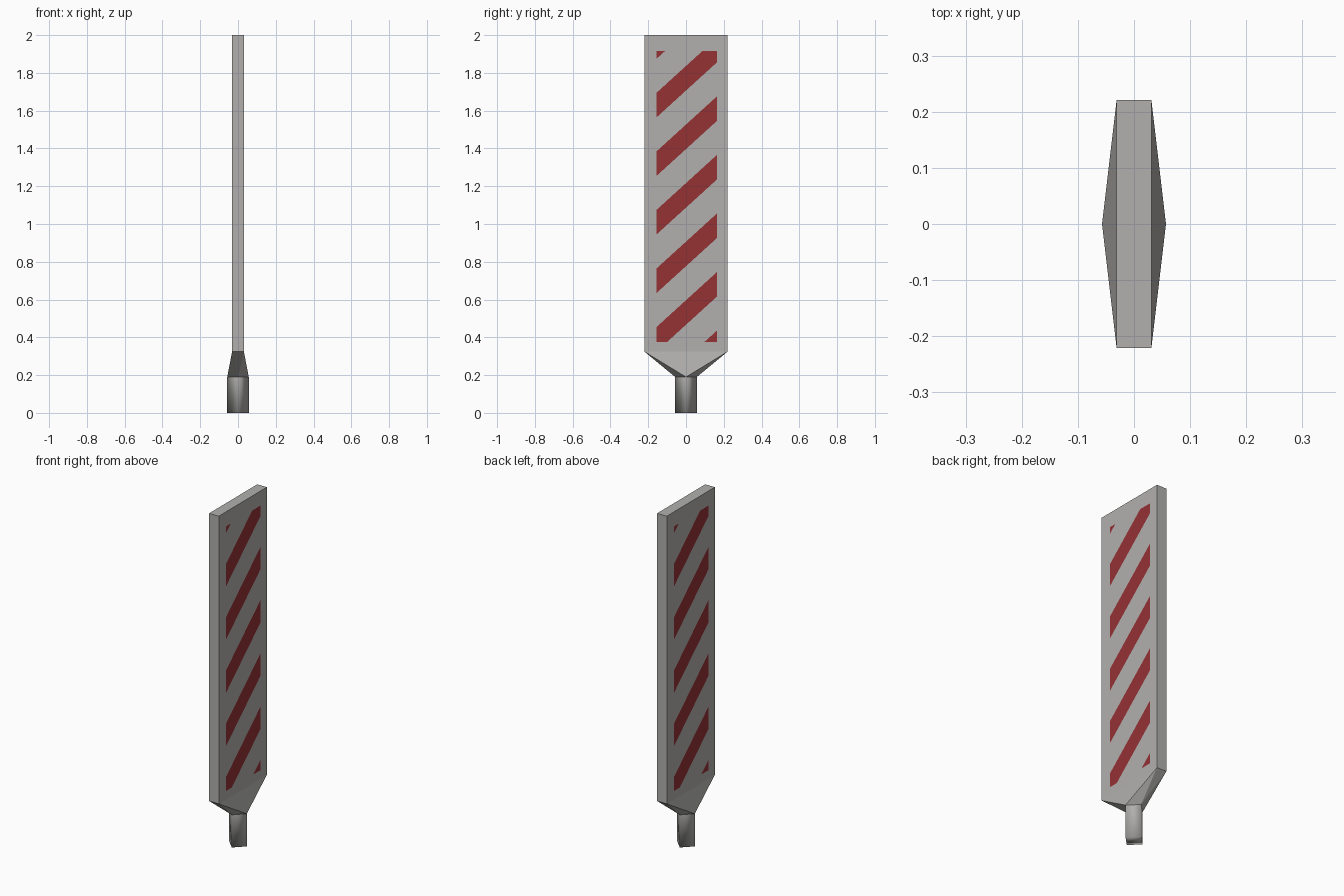
import bpy, bmesh
from mathutils import Vector, Matrix

if "Cube" in bpy.data.objects:
    bpy.data.objects.remove(bpy.data.objects["Cube"])


def material(name, rgb):
    m = bpy.data.materials.new(name)
    m.diffuse_color = (*rgb, 1.0)
    m.use_nodes = True
    m.node_tree.nodes["Principled BSDF"].inputs["Base Color"].default_value = m.diffuse_color
    return m


GREY = material("weathered_grey", (0.44, 0.435, 0.42))
RED = material("stripe_red", (0.30, 0.032, 0.034))


def finish(bm, name, mats):
    mesh = bpy.data.meshes.new(name)
    bm.to_mesh(mesh)
    bm.free()
    for m in mats:
        mesh.materials.append(m)
    obj = bpy.data.objects.new(name, mesh)
    bpy.context.collection.objects.link(obj)
    return obj


# Main dimensions
HX, HY = 0.031, 0.221             # half thickness and half width of the board
Z_POST, Z_BOARD, Z_TOP = 0.19, 0.325, 2.0
R = 0.057                         # post radius (four-sided, corners on the axes)

# Stripe panel: bounds, slope, spacing and height of each stripe
Y0, Y1, P0, P1 = -0.155, 0.163, 0.375, 1.915
SLOPE, PITCH, BAND = 0.91, 0.31, 0.13
BASE = 0.435 - SLOPE * Y1         # upper edge of lowest stripe at y = 0

# Board with tapered neck
bm = bmesh.new()
corners = [(HX, HY), (-HX, HY), (-HX, -HY), (HX, -HY)]
top = [bm.verts.new((x, y, Z_TOP)) for x, y in corners]
low = [bm.verts.new((x, y, Z_BOARD)) for x, y in corners]
neck = [bm.verts.new((x, y, Z_POST)) for x, y in [(0, R), (-R, 0), (0, -R), (R, 0)]]
bm.faces.new(top)
for i in range(4):
    j = (i + 1) % 4
    bm.faces.new((top[i], low[i], low[j], top[j]))
    bm.faces.new((low[i], neck[i], low[j]))           # side flaring from neck corner
    bm.faces.new((low[j], neck[i], neck[j]))          # slanted corner facet
bmesh.ops.recalc_face_normals(bm, faces=bm.faces)


def board_faces(side):
    return [f for f in bm.faces if f.normal.x * side > 0.999]


def cut(faces, point, normal):
    geom = set(faces)
    for f in faces:
        geom.update(f.edges)
        geom.update(f.verts)
    bmesh.ops.bisect_plane(bm, geom=list(geom), plane_co=point, plane_no=normal, dist=1e-5)


def in_panel(f, s):
    c = f.calc_center_median()
    return Y0 < c.y * s < Y1 and P0 < c.z < P1


# Painted diagonal stripes cut into both broad faces
for s in (1, -1):
    for y in (Y0, Y1):
        cut(board_faces(s), Vector((0, y * s, 0)), Vector((0, 1, 0)))
    for z in (P0, P1):
        cut(board_faces(s), Vector((0, 0, z)), Vector((0, 0, 1)))
    for k in range(7):
        for z in (BASE + k * PITCH, BASE + k * PITCH - BAND):
            panel = [f for f in board_faces(s) if in_panel(f, s)]
            cut(panel, Vector((0, 0, z)), Vector((0, -SLOPE * s, 1)))
    for f in board_faces(s):
        c = f.calc_center_median()
        below = (BASE - (c.z - SLOPE * c.y * s)) % PITCH
        if in_panel(f, s) and below < BAND:
            f.material_index = 1
finish(bm, "striped_board", [GREY, RED])

# Four-sided post, softly shaded, open where it meets the neck
bm = bmesh.new()
bmesh.ops.create_cone(bm, cap_ends=True, segments=4, radius1=R, radius2=R, depth=Z_POST,
                      matrix=Matrix.Translation((0, 0, Z_POST / 2)))
bmesh.ops.delete(bm, geom=[f for f in bm.faces if f.normal.z > 0.9], context='FACES_ONLY')
for f in bm.faces:
    f.smooth = True
finish(bm, "post", [GREY])
